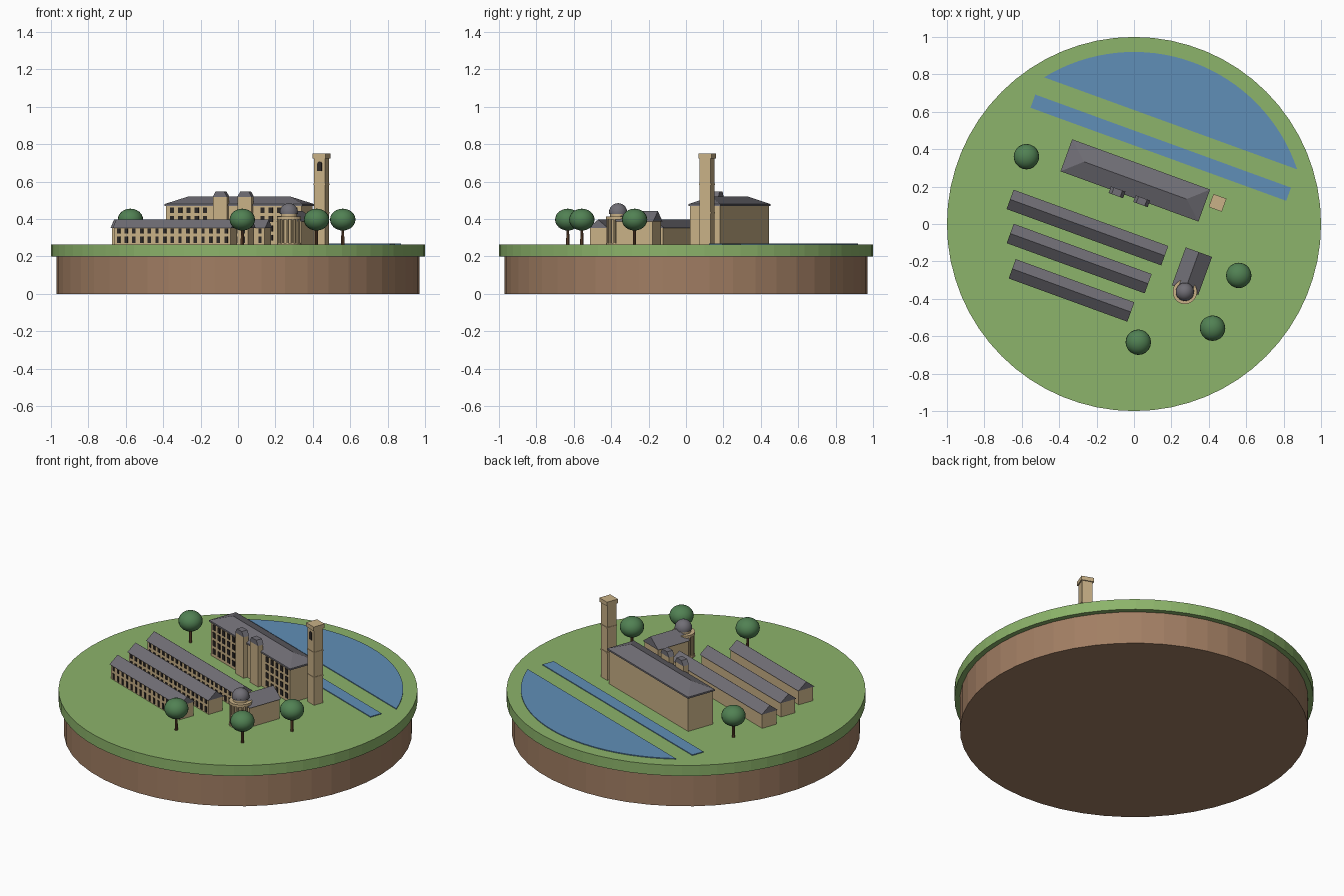
import bpy, bmesh, math
from mathutils import Matrix, Vector

cube = bpy.data.objects.get("Cube")
if cube:
    bpy.data.objects.remove(cube)

GROUND = 0.265
TURN = math.radians(-20)


def material(name, r, g, b):
    linear = [(c / 255) ** 2.2 for c in (r, g, b)] + [1]
    m = bpy.data.materials.new(name)
    m.use_nodes = True
    m.diffuse_color = linear
    node = next(n for n in m.node_tree.nodes if n.type == 'BSDF_PRINCIPLED')
    node.inputs["Base Color"].default_value = linear
    return m


GRASS = material("grass green", 139, 178, 106)
EARTH = material("earth brown", 160, 125, 99)
WATER = material("water blue", 96, 141, 182)
STONE = material("sandstone", 200, 176, 134)
SLATE = material("slate grey", 112, 110, 117)
GLASS = material("dark window", 48, 44, 42)
LEAF = material("leaf green", 82, 128, 84)
BARK = material("bark brown", 104, 74, 52)


def frame(x, y, turn=TURN):
    return Matrix.Translation((x, y, GROUND)) @ Matrix.Rotation(turn, 4, 'Z')


def finish(name, bm, mat, place=Matrix(), smooth=False):
    bmesh.ops.recalc_face_normals(bm, faces=bm.faces)
    mesh = bpy.data.meshes.new(name)
    bm.to_mesh(mesh)
    bm.free()
    mesh.materials.append(mat)
    obj = bpy.data.objects.new(name, mesh)
    obj.matrix_world = place
    bpy.context.collection.objects.link(obj)
    if smooth:
        bpy.ops.object.select_all(action='DESELECT')
        obj.select_set(True)
        bpy.context.view_layer.objects.active = obj
        bpy.ops.object.shade_smooth_by_angle(angle=math.radians(40))
    return obj


def box(bm, center, size):
    bmesh.ops.create_cube(bm, size=1, matrix=Matrix.Translation(center) @ Matrix.Diagonal((*size, 1)))


def block(bm, size_x, size_y, z0, z1, x=0, y=0):
    box(bm, (x, y, (z0 + z1) / 2), (size_x, size_y, z1 - z0))


def drum(bm, radius, z0, z1, segments, x=0, y=0, top=None):
    bmesh.ops.create_cone(bm, cap_ends=True, segments=segments, radius1=radius,
                          radius2=radius if top is None else top, depth=z1 - z0,
                          matrix=Matrix.Translation((x, y, (z0 + z1) / 2)))


def prism(bm, outline, offset):
    """Extrude a closed outline of 3D points along an offset."""
    face = bm.faces.new([bm.verts.new(p) for p in outline])
    made = bmesh.ops.extrude_face_region(bm, geom=[face], use_keep_orig=True)
    bmesh.ops.translate(bm, vec=offset, verts=[v for v in made["geom"] if isinstance(v, bmesh.types.BMVert)])


def gable_roof(name, place, length, width, eave, ridge, along_y=False):
    bm = bmesh.new()
    w, l = width / 2, length / 2
    prism(bm, [(-l, -w, eave), (-l, w, eave), (-l, 0, ridge)], (length, 0, 0))
    if along_y:
        bm.transform(Matrix.Rotation(math.pi / 2, 4, 'Z'))
    finish(name, bm, SLATE, place)


def window_grid(name, place, columns, rows, y, size):
    bm = bmesh.new()
    for x in columns:
        for z in rows:
            box(bm, (x, y, z), (size[0], 0.006, size[1]))
    finish(name, bm, GLASS, place)


def spread(length, count):
    return [(i + 0.5) / count * length - length / 2 for i in range(count)]


# Ground disc
bm = bmesh.new()
drum(bm, 0.97, 0, 0.2, 48)
finish("earth_base", bm, EARTH)
bm = bmesh.new()
drum(bm, 1.0, 0.2, GROUND, 64)
finish("grass_disc", bm, GRASS)

# Lake: a circle segment cut by a chord parallel to the buildings
a0, a1 = math.radians(18.5), math.radians(121.5)
bm = bmesh.new()
prism(bm, [(0.92 * math.cos(a), 0.92 * math.sin(a), GROUND - 0.002)
           for a in (a0 + (a1 - a0) * i / 32 for i in range(33))], (0, 0, 0.007))
finish("lake", bm, WATER)
bm = bmesh.new()
block(bm, 1.455, 0.075, -0.002, 0.005)
finish("canal", bm, WATER, frame(0.143, 0.408))

# Main hall with hipped roof
hall = frame(0.007, 0.233)
bm = bmesh.new()
block(bm, 0.77, 0.17, 0, 0.208)
finish("main_hall_walls", bm, STONE, hall)
bm = bmesh.new()
block(bm, 0.785, 0.182, 0.205, 0.215)
base = [bm.verts.new((sx * 0.3925, sy * 0.091, 0.215)) for sx, sy in ((-1, -1), (1, -1), (1, 1), (-1, 1))]
left, right = [bm.verts.new((x, 0, 0.255)) for x in (-0.292, 0.292)]
for corners in ((base[0], base[1], right, left), (base[2], base[3], left, right),
                (base[1], base[2], right), (base[3], base[0], left), base):
    bm.faces.new(corners)
finish("main_hall_roof", bm, SLATE, hall)
columns = [x for x in spread(0.75, 16) if abs(abs(x) - 0.07) > 0.055]
window_grid("main_hall_windows", hall, columns, (0.035, 0.085, 0.135, 0.182), -0.086, (0.023, 0.032))

# Two projecting bays with sloped caps
for side, x in (("right", -0.07), ("left", 0.07)):
    bm = bmesh.new()
    block(bm, 0.078, 0.034, 0, 0.255, x, -0.093)
    finish(f"bay_{side}", bm, STONE, hall)
    bm = bmesh.new()
    prism(bm, [(x + dx, -0.112, z) for dx, z in
               ((-0.041, 0.253), (0.041, 0.253), (0.024, 0.282), (-0.024, 0.282))], (0, 0.038, 0))
    finish(f"bay_cap_{side}", bm, SLATE, hall)

# Three long low halls
for name, x, y, length, count in (("back", -0.249, -0.019, 0.88, 20),
                                  ("middle", -0.293, -0.185, 0.785, 18),
                                  ("front", -0.334, -0.355, 0.675, 15)):
    place = frame(x, y)
    bm = bmesh.new()
    block(bm, length - 0.012, 0.096, 0, 0.092)
    finish(f"long_hall_{name}_walls", bm, STONE, place)
    gable_roof(f"long_hall_{name}_roof", place, length, 0.11, 0.088, 0.132)
    window_grid(f"long_hall_{name}_upper_windows", place, spread(length - 0.02, count),
                (0.072,), -0.049, (0.018, 0.026))
    window_grid(f"long_hall_{name}_lower_windows", place, spread(length - 0.02, count),
                (0.024,), -0.049, (0.018, 0.034))

# Bell tower with bands, cap and an arched opening
tower = frame(0.447, 0.113)
bm = bmesh.new()
block(bm, 0.062, 0.062, 0, 0.462)
for z in (0.165, 0.318):
    block(bm, 0.067, 0.067, z, z + 0.008)
block(bm, 0.074, 0.074, 0.46, 0.485)
finish("bell_tower", bm, STONE, tower)
bm = bmesh.new()
arch = [(0.013 * math.cos(t), -0.034, 0.43 + 0.013 * math.sin(t))
        for t in (math.pi * i / 8 for i in range(9))]
prism(bm, [(0.013, -0.034, 0.393)] + arch + [(-0.013, -0.034, 0.393)], (0, 0.005, 0))
finish("bell_opening", bm, GLASS, tower)

# Chapel with gabled roof
chapel = frame(0.31, -0.252)
bm = bmesh.new()
block(bm, 0.135, 0.205, 0, 0.125)
prism(bm, [(-0.067, -0.102, 0.122), (0.067, -0.102, 0.122), (0, -0.102, 0.17)], (0, 0.204, 0))
finish("chapel_walls", bm, STONE, chapel)
gable_roof("chapel_roof", chapel, 0.216, 0.15, 0.121, 0.177, along_y=True)

# Round colonnade with dome
rotunda = frame(0.272, -0.363)
bm = bmesh.new()
drum(bm, 0.044, 0, 0.14, 24)
drum(bm, 0.065, 0, 0.008, 24)
drum(bm, 0.065, 0.132, 0.148, 24)
drum(bm, 0.043, 0.148, 0.172, 24)
for i in range(14):
    t = math.tau * i / 14
    drum(bm, 0.006, 0.006, 0.134, 8, 0.057 * math.cos(t), 0.057 * math.sin(t))
finish("rotunda", bm, STONE, rotunda)
bm = bmesh.new()
drum(bm, 0.049, 0.164, 0.172, 24)
bmesh.ops.create_uvsphere(bm, u_segments=24, v_segments=12, radius=0.049,
                          matrix=Matrix.Translation((0, 0, 0.171)))
bmesh.ops.bisect_plane(bm, geom=bm.verts[:] + bm.edges[:] + bm.faces[:], plane_co=(0, 0, 0.163),
                       plane_no=(0, 0, -1), clear_outer=True)
finish("rotunda_dome", bm, SLATE, rotunda, smooth=True)

# Trees
for i, (x, y) in enumerate(((-0.575, 0.36), (0.56, -0.275), (0.42, -0.557), (0.023, -0.632)), 1):
    place = frame(x, y, 0)
    bm = bmesh.new()
    drum(bm, 0.009, 0, 0.09, 8, top=0.007)
    finish(f"tree_trunk_{i}", bm, BARK, place)
    bm = bmesh.new()
    bmesh.ops.create_uvsphere(bm, u_segments=20, v_segments=12, radius=0.068,
                              matrix=Matrix.Translation((0, 0, 0.132)) @ Matrix.Diagonal((1, 1, 0.86, 1)))
    finish(f"tree_crown_{i}", bm, LEAF, place, smooth=True)
